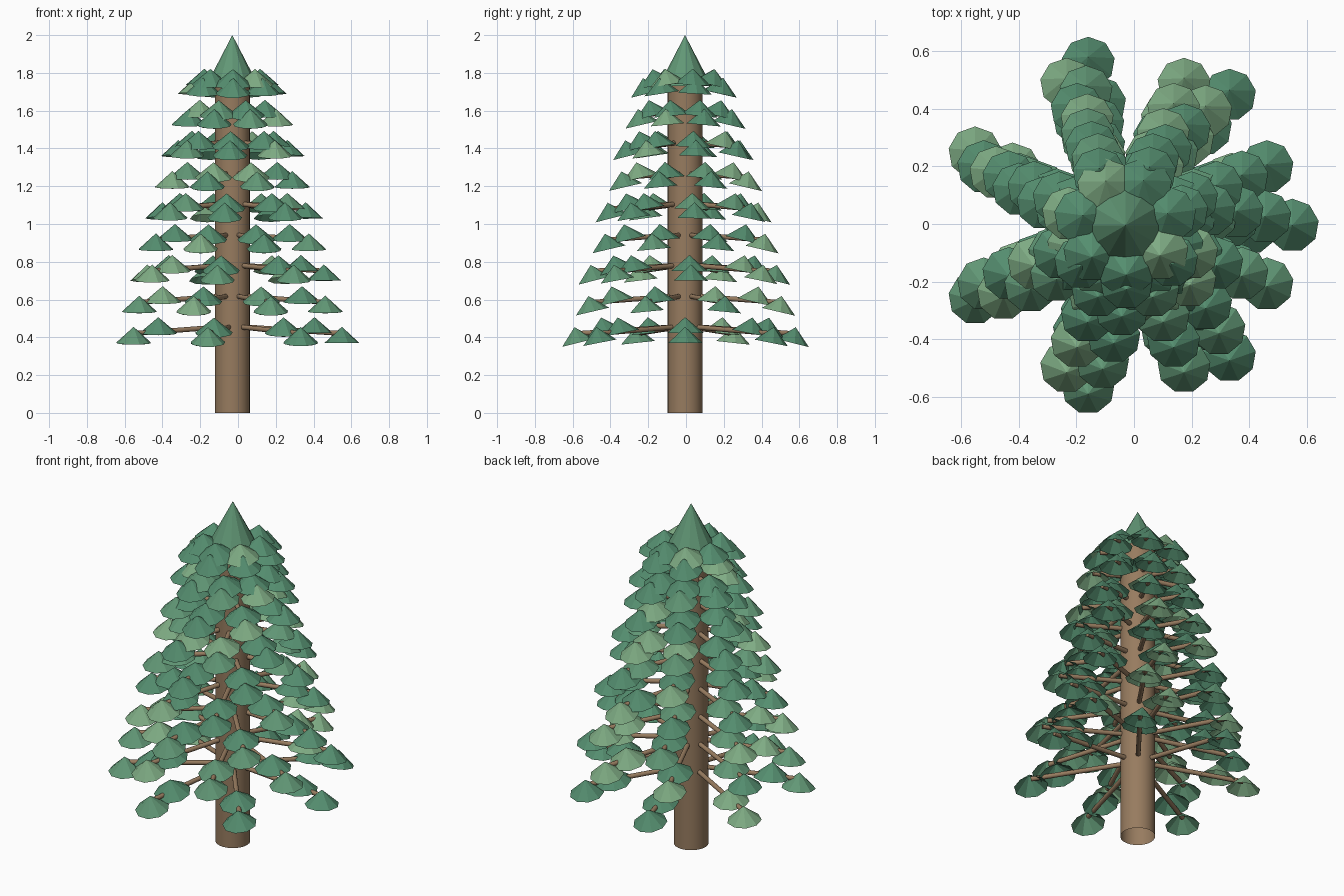
import bpy, random
from math import cos, sin, pi, radians
from mathutils import Vector

if "Cube" in bpy.data.objects:
    bpy.data.objects.remove(bpy.data.objects["Cube"])

random.seed(4)
CX, CY = -0.03, -0.005


def material(name, rgb):
    m = bpy.data.materials.new(name)
    m.diffuse_color = (*rgb, 1)
    m.use_nodes = True
    m.node_tree.nodes["Principled BSDF"].inputs["Base Color"].default_value = m.diffuse_color
    return m


BARK = material("bark", (0.31, 0.20, 0.115))
GREENS = [material("needles_dark", (0.09, 0.27, 0.16)),
          material("needles_mid", (0.12, 0.31, 0.18)),
          material("needles_light", (0.21, 0.41, 0.23))]


def cone(name, loc, r, h, sides, mat, rot=(0, 0, 0), fill='NOTHING'):
    """Cone with its base centre at loc."""
    bpy.ops.mesh.primitive_cone_add(vertices=sides, radius1=r, radius2=0, depth=h,
                                    end_fill_type=fill)
    ob = bpy.context.object
    for v in ob.data.vertices:
        v.co.z += h / 2
    ob.location, ob.rotation_euler, ob.name = loc, rot, name
    ob.data.materials.append(mat)
    return ob


def rod(name, a, b, r, sides, fill='NGON'):
    """Cylinder between two points."""
    a, b = Vector(a), Vector(b)
    bpy.ops.mesh.primitive_cylinder_add(vertices=sides, radius=r, depth=(b - a).length,
                                        location=(a + b) / 2, end_fill_type=fill)
    ob = bpy.context.object
    ob.rotation_euler = (b - a).to_track_quat('Z', 'Y').to_euler()
    ob.name = name
    ob.data.materials.append(BARK)
    bpy.ops.object.shade_smooth_by_angle(angle=radians(40))
    return ob


# trunk and crown
rod("trunk", (CX, CY, 0), (CX, CY, 1.78), 0.093, 24, 'NOTHING')
cone("crown", (CX, CY, 1.73), 0.14, 0.27, 12, GREENS[1])

# tiers of branches, alternating 7 and 8, the sevens turning a little with height
for t in range(9):
    z = 0.455 + 0.1625 * t
    length = 0.58 - 0.0473 * t
    n = 7 + t % 2
    start = radians(22.5 if t % 2 else 1.75 * t)
    for i in range(n):
        a = start + 2 * pi * i / n

        def at(d, height):
            return (CX + d * cos(a), CY + d * sin(a), height)

        rod("branch", at(0.07, z), at(length, z - 0.06 * length), 0.013, 12)
        # needle tufts at the tip and three quarters along
        for f, r, dz in ((1, 0.093, 0.055 + 0.05 * length), (0.75, 0.1, 0.01 + 0.04 * length)):
            mat = random.choices(GREENS, (5, 3, 2))[0]
            cone("needle_tuft", at(f * length, z - dz), r, 0.085, 9, mat,
                 rot=(-0.25 * sin(a), 0, 0))
